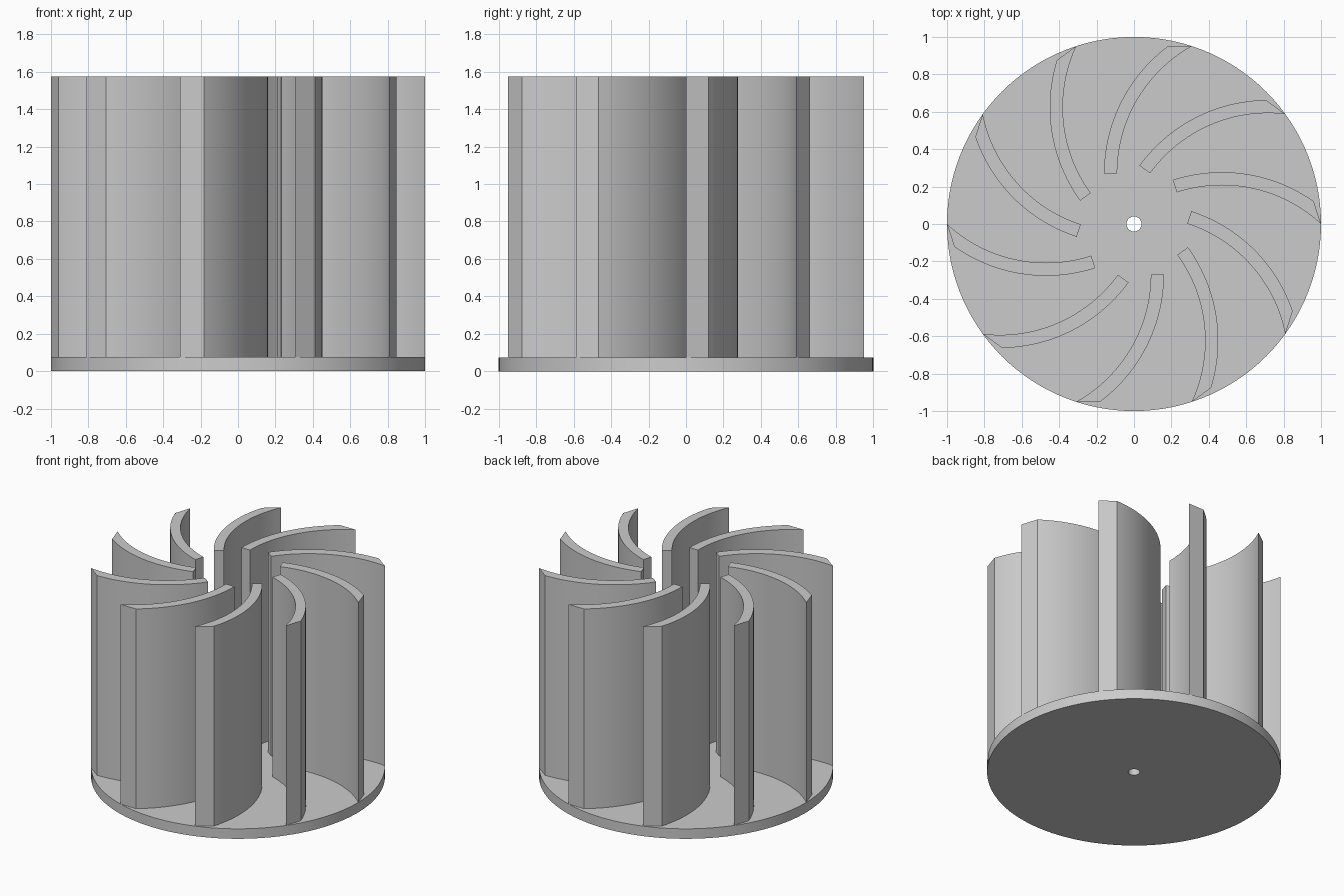
import bpy, bmesh, math
from mathutils import Matrix

cube = bpy.data.objects.get("Cube")
if cube:
    bpy.data.objects.remove(cube, do_unlink=True)

BASE_TOP, TOP = 0.075, 1.575
BLADES = 10

grey = bpy.data.materials.new("plain_grey")
grey.use_nodes = True
grey.diffuse_color = (0.6, 0.6, 0.6, 1)
grey.node_tree.nodes["Principled BSDF"].inputs["Base Color"].default_value = (0.6, 0.6, 0.6, 1)


def finish(bm, name):
    """Turn a bmesh into a linked, coloured, sharp-edged smooth object."""
    bmesh.ops.recalc_face_normals(bm, faces=bm.faces)
    mesh = bpy.data.meshes.new(name)
    bm.to_mesh(mesh)
    bm.free()
    mesh.materials.append(grey)
    obj = bpy.data.objects.new(name, mesh)
    bpy.context.collection.objects.link(obj)
    bpy.ops.object.select_all(action='DESELECT')
    obj.select_set(True)
    bpy.context.view_layer.objects.active = obj
    bpy.ops.object.shade_smooth_by_angle(angle=math.radians(20))
    return obj


# Base disc with a central shaft hole, a revolved rectangular section
bm = bmesh.new()
section = [(0.04, 0), (1, 0), (1, BASE_TOP), (0.04, BASE_TOP)]
verts = [bm.verts.new((r, 0, z)) for r, z in section]
edges = [bm.edges.new((verts[i], verts[(i + 1) % 4])) for i in range(4)]
bmesh.ops.spin(bm, geom=verts + edges, cent=(0, 0, 0), axis=(0, 0, 1),
               angle=math.tau, steps=120, use_merge=True)
bmesh.ops.remove_doubles(bm, verts=bm.verts, dist=0.0001)
finish(bm, "base_disc")


# Curved blade section: two concentric arcs, cut flat at the rim
def arc(radius, steps=24):
    cx, cy, tip_y = 0.69, 0.27, 0.951
    sweep = math.asin((tip_y - cy) / radius)
    return [(cx - radius * math.cos(sweep * i / steps),
             cy + radius * math.sin(sweep * i / steps)) for i in range(steps + 1)]


def make_blade(index):
    bm = bmesh.new()
    outline = arc(0.85) + arc(0.78)[::-1]
    face = bm.faces.new([bm.verts.new((x, y, BASE_TOP)) for x, y in outline])
    wall = bmesh.ops.extrude_face_region(bm, geom=[face], use_keep_orig=True)
    raised = [v for v in wall["geom"] if isinstance(v, bmesh.types.BMVert)]
    bmesh.ops.translate(bm, verts=raised, vec=(0, 0, TOP - BASE_TOP))
    turn = Matrix.Rotation(math.tau * index / BLADES, 4, 'Z')
    bmesh.ops.transform(bm, matrix=turn, verts=bm.verts)
    finish(bm, f"blade_{index + 1}")


# Ring of blades
for i in range(BLADES):
    make_blade(i)
